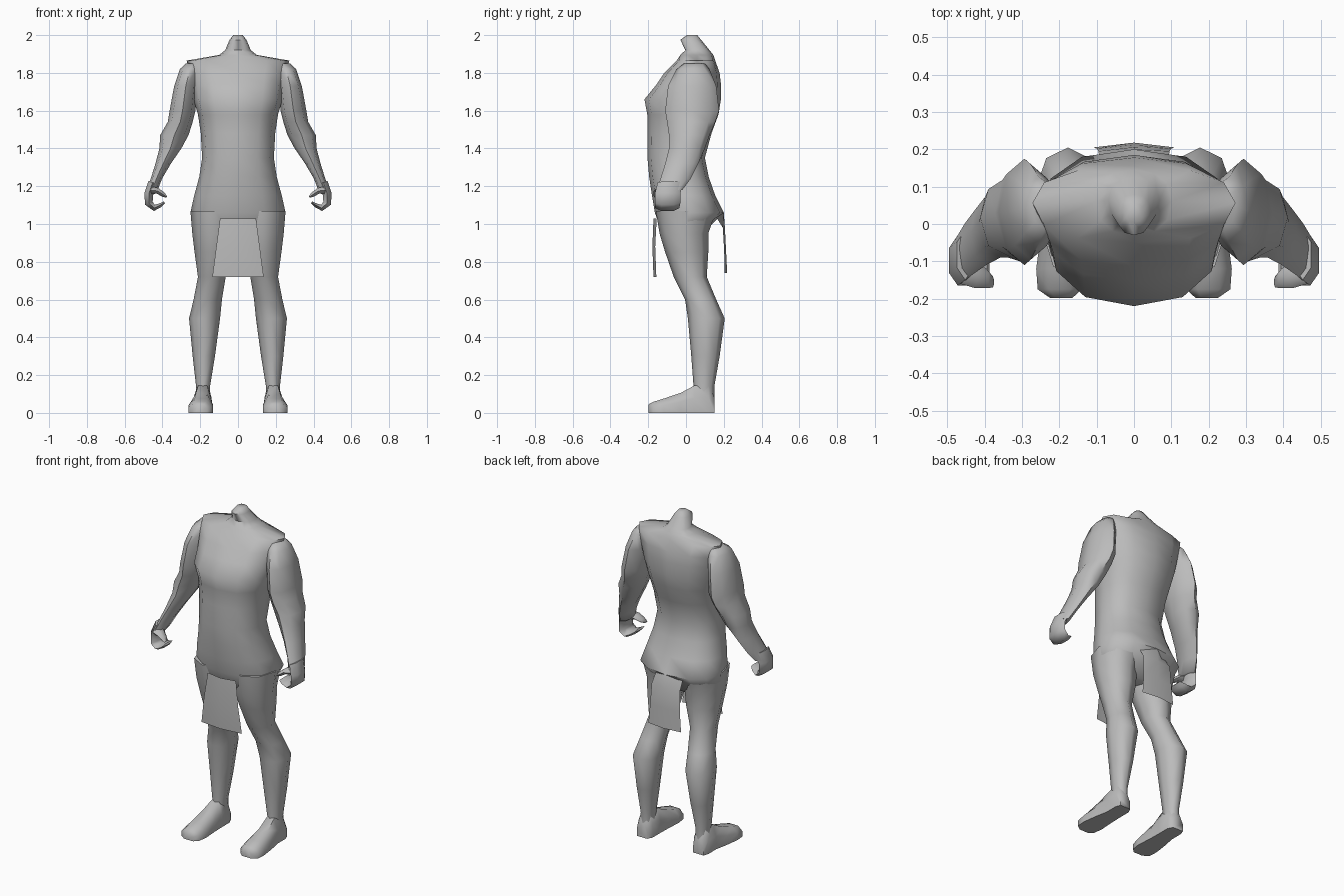
import bpy, bmesh, math
from mathutils import Vector

if "Cube" in bpy.data.objects:
    bpy.data.objects.remove(bpy.data.objects["Cube"])

cloth = bpy.data.materials.new("plain grey")
cloth.diffuse_color = (0.5, 0.5, 0.5, 1)
cloth.use_nodes = True
cloth.node_tree.nodes["Principled BSDF"].inputs["Base Color"].default_value = cloth.diffuse_color


def finish(name, bm, mirror=False):
    """Turn a bmesh into a smooth-shaded object, optionally mirrored in x."""
    me = bpy.data.meshes.new(name)
    bm.to_mesh(me)
    bm.free()
    me.materials.append(cloth)
    ob = bpy.data.objects.new(name, me)
    bpy.context.collection.objects.link(ob)
    bpy.ops.object.select_all(action='DESELECT')
    ob.select_set(True)
    bpy.context.view_layer.objects.active = ob
    bpy.ops.object.shade_smooth_by_angle(angle=math.radians(65))
    if mirror:
        ob.modifiers.new("mirror", 'MIRROR').use_mirror_merge = False
    return ob


def loft(name, rings, mirror=False):
    """Skin a list of equal-sized point rings and close both ends."""
    bm = bmesh.new()
    loops = [[bm.verts.new(p) for p in ring] for ring in rings]
    n = len(loops[0])
    for a, b in zip(loops, loops[1:]):
        for i in range(n):
            j = (i + 1) % n
            bm.faces.new((a[i], a[j], b[j], b[i]))
    bm.faces.new(loops[0][::-1])
    bm.faces.new(loops[-1])
    bmesh.ops.recalc_face_normals(bm, faces=bm.faces)
    return finish(name, bm, mirror)


def oval(z, x0, x1, y0, y1, n=8, power=1.0, mid=0.5):
    """Level ring filling a box; mid places the widest point front to back."""
    cx, rx, cy = (x0 + x1) / 2, (x1 - x0) / 2, y0 + (y1 - y0) * mid
    pts = []
    for i in range(n):
        a = math.tau * i / n
        s, c = math.sin(a), math.cos(a)
        x = cx + rx * math.copysign(abs(s) ** power, s)
        ry = cy - y0 if c > 0 else y1 - cy
        pts.append((x, cy - ry * math.copysign(abs(c) ** power, c), z))
    return pts


# Torso, neck and hips: z, half width, front y, back y
torso = [(2.0, .025, .005, .06), (1.975, .045, -.03, .08), (1.92, .068, -.003, .125),
         (1.895, .10, -.03, .145), (1.865, .272, -.05, .155), (1.80, .255, -.115, .178),
         (1.74, .245, -.155, .185), (1.66, .235, -.22, .185), (1.58, .212, -.205, .172),
         (1.48, .197, -.204, .135), (1.35, .19, -.204, .10), (1.25, .205, -.195, .12),
         (1.15, .232, -.18, .155), (1.06, .252, -.165, .20), (.98, .235, -.135, .12),
         (.92, .15, -.09, .08)]
loft("torso", [oval(z, -w, w, f, b, 12, .85, .52) for z, w, f, b in torso])

# Legs: z, inner x, outer x, front y, back y
leg = [(1.07, .01, .252, -.16, .16), (.95, .012, .242, -.14, .118), (.85, .03, .23, -.11, .118),
       (.72, .065, .212, -.065, .11), (.60, .085, .235, -.005, .16), (.50, .095, .259, .01, .205),
       (.30, .122, .24, .028, .178), (.14, .148, .222, .04, .15), (.05, .145, .228, .04, .15)]
loft("leg", [oval(*r) for r in leg], True)


# Feet: y, inner x, outer x, top z
def shoe_section(y, a, b, h):
    m, d = (a + b) / 2, (b - a) * .25
    return [(a, y, 0), (b, y, 0), (b, y, h * .55), (m + d, y, h),
            (m - d, y, h), (a, y, h * .55)]


foot = [(.152, .155, .225, .08), (.12, .14, .235, .15), (.045, .14, .235, .145),
        (-.03, .138, .25, .105), (-.12, .132, .262, .075), (-.175, .14, .258, .058),
        (-.198, .165, .225, .045)]
loft("foot", [shoe_section(*r) for r in foot], True)

# Arms: z, inner x, outer x, front y, back y
arm = [(1.85, .20, .275, -.01, .10), (1.82, .20, .308, -.05, .125), (1.73, .215, .338, -.095, .16),
       (1.60, .225, .362, -.11, .175), (1.54, .24, .372, -.10, .155), (1.47, .262, .412, -.09, .125),
       (1.40, .30, .416, -.09, .10), (1.32, .355, .437, -.11, .065), (1.24, .402, .462, -.135, .025),
       (1.18, .425, .487, -.155, -.02)]
loft("arm", [oval(*r) for r in arm], True)


# Hand pieces: curved mitten sections swept in the x-z plane
def sweep(name, path):
    """Each path point: x, z, front y, back y, thickness."""
    rings = []
    for i, (x, z, f, b, t) in enumerate(path):
        p, q = path[max(i - 1, 0)], path[min(i + 1, len(path) - 1)]
        d = Vector((q[0] - p[0], 0, q[1] - p[1])).normalized()
        nrm = Vector((-d.z, 0, d.x))
        c, ry = Vector((x, (f + b) / 2, z)), (b - f) / 2
        rings.append([c + nrm * (t / 2 * math.sin(a)) + Vector((0, ry * math.cos(a), 0))
                      for a in (math.tau * k / 6 for k in range(6))])
    loft(name, rings, True)


sweep("palm_and_fingers", [(.452, 1.22, -.15, -.015, .055), (.472, 1.16, -.165, -.03, .055),
                           (.472, 1.11, -.165, -.03, .05), (.443, 1.085, -.165, -.035, .038),
                           (.41, 1.10, -.165, -.05, .025), (.39, 1.115, -.16, -.07, .012)])
sweep("thumb", [(.465, 1.18, -.16, -.08, .05), (.425, 1.175, -.172, -.10, .035),
                (.395, 1.155, -.172, -.12, .028), (.378, 1.143, -.17, -.14, .01)])


# Hanging cloth panels: rows of z, half width, centre y, edge y
def flap(name, rows):
    bm = bmesh.new()
    grid = [[bm.verts.new(p) for p in ((-w, e, z), (0, c, z), (w, e, z))]
            for z, w, c, e in rows]
    for a, b in zip(grid, grid[1:]):
        for i in range(2):
            bm.faces.new((a[i], b[i], b[i + 1], a[i + 1]))
    finish(name, bm)


flap("front_flap", [(1.03, .095, -.172, -.155), (.88, .115, -.178, -.163), (.72, .136, -.172, -.157)])
flap("back_flap", [(1.06, .09, .20, .145), (.98, .095, .206, .195),
                   (.86, .10, .212, .202), (.74, .11, .218, .205)])
